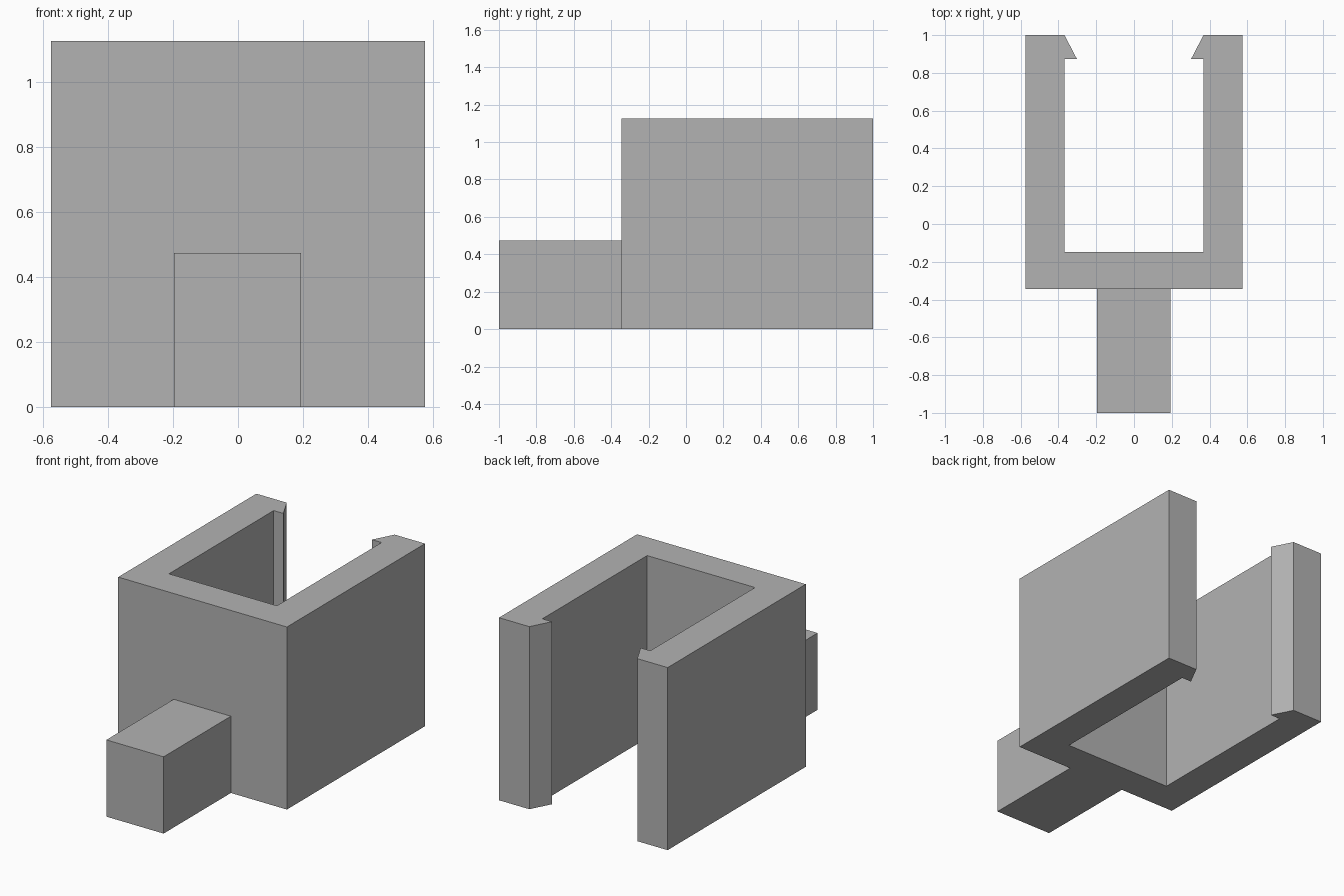
import bpy
import bmesh

cube = bpy.data.objects.get("Cube")
if cube:
    bpy.data.objects.remove(cube, do_unlink=True)

grey = bpy.data.materials.new("plain grey")
grey.use_nodes = True
colour = (0.45, 0.45, 0.45, 1)
grey.diffuse_color = colour
grey.node_tree.nodes["Principled BSDF"].inputs["Base Color"].default_value = colour


def extrude_outline(name, outline, height):
    """Raise a flat outline from the ground into a solid."""
    bm = bmesh.new()
    face = bm.faces.new([bm.verts.new((x, y, 0)) for x, y in outline])
    top = bmesh.ops.extrude_face_region(bm, geom=[face])
    verts = [v for v in top["geom"] if isinstance(v, bmesh.types.BMVert)]
    bmesh.ops.translate(bm, verts=verts, vec=(0, 0, height))
    bmesh.ops.recalc_face_normals(bm, faces=bm.faces)
    mesh = bpy.data.meshes.new(name)
    bm.to_mesh(mesh)
    bm.free()
    mesh.materials.append(grey)
    obj = bpy.data.objects.new(name, mesh)
    bpy.context.collection.objects.link(obj)
    return obj


front = -0.345

# U-shaped clip with a hooked barb at the end of each arm
left_half = [(0.575, front), (0.575, 1), (0.368, 1), (0.302, 0.873),
             (0.368, 0.873), (0.368, -0.147)]
right_half = [(-x, y) for x, y in reversed(left_half)]
extrude_outline("clip_body", left_half + right_half, 1.125)

# Low stem projecting from the front wall
stem = [(-0.197, -1), (0.193, -1), (0.193, front), (-0.197, front)]
extrude_outline("front_stem", stem, 0.473)
